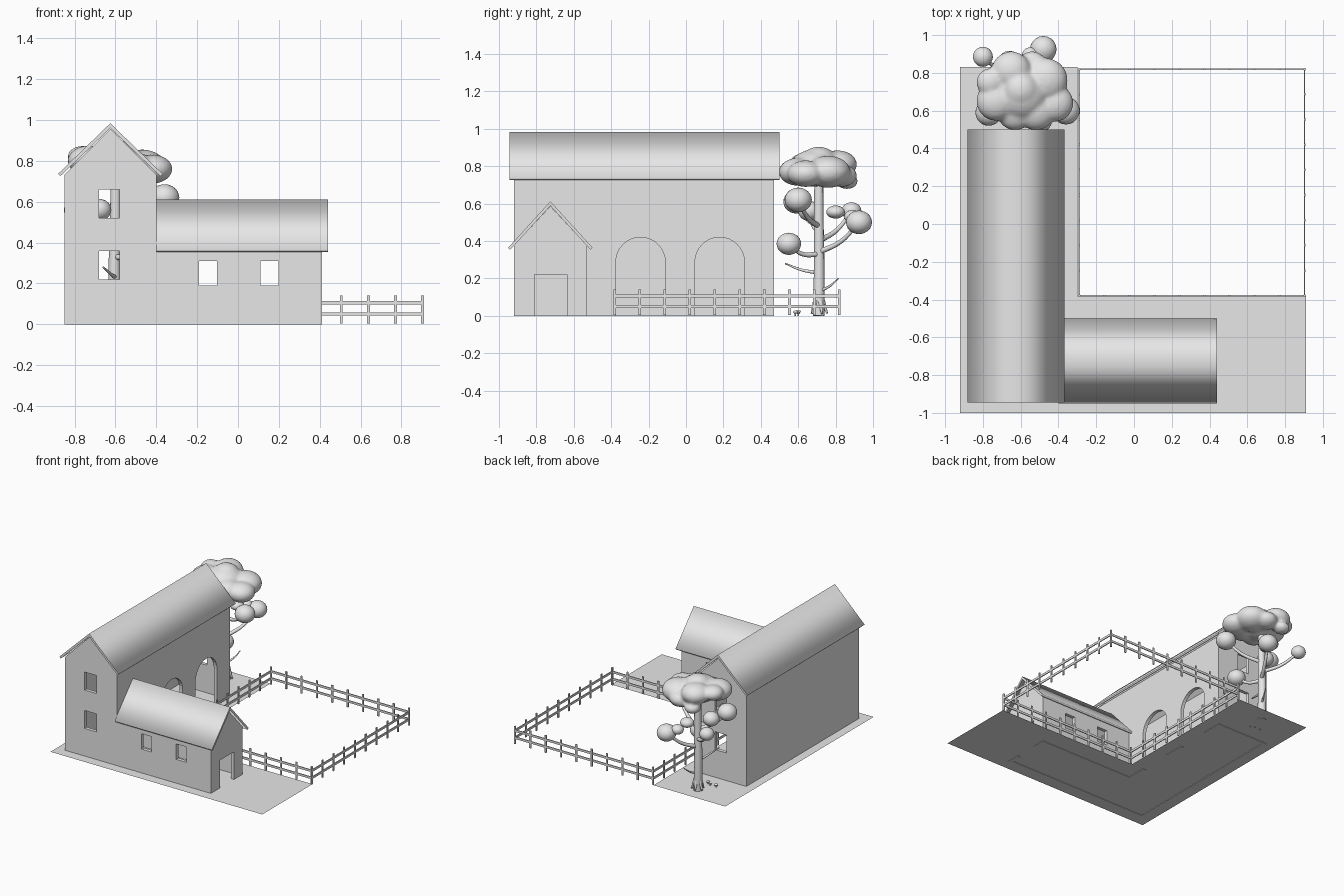
import bpy, bmesh, math
from mathutils import Vector, Matrix

if "Cube" in bpy.data.objects:
    bpy.data.objects.remove(bpy.data.objects["Cube"])

clay = bpy.data.materials.new("plain_grey")
clay.use_nodes = True
clay.diffuse_color = (0.8, 0.8, 0.8, 1)
clay.node_tree.nodes["Principled BSDF"].inputs["Base Color"].default_value = (0.8, 0.8, 0.8, 1)


def add_object(name, bm, smooth=False):
    bmesh.ops.recalc_face_normals(bm, faces=bm.faces)
    for f in bm.faces:
        f.smooth = smooth
    me = bpy.data.meshes.new(name)
    bm.to_mesh(me)
    bm.free()
    me.materials.append(clay)
    ob = bpy.data.objects.new(name, me)
    bpy.context.collection.objects.link(ob)
    return ob


def add_box(bm, lo, hi):
    lo, hi = Vector(lo), Vector(hi)
    m = Matrix.Translation((lo + hi) / 2) @ Matrix.Diagonal((*(hi - lo), 1))
    bmesh.ops.create_cube(bm, size=1, matrix=m)


def add_prism(bm, profile, axis, start, end):
    """Extrude a (horizontal, z) profile along the x or y axis; returns the side faces."""
    def place(p, d):
        return (d, p[0], p[1]) if axis == "x" else (p[0], d, p[1])
    a = [bm.verts.new(place(p, start)) for p in profile]
    b = [bm.verts.new(place(p, end)) for p in profile]
    bm.faces.new(a)
    bm.faces.new(b[::-1])
    n = len(a)
    return [bm.faces.new((a[i], b[i], b[(i + 1) % n], a[(i + 1) % n])) for i in range(n)]


def add_ball(bm, centre, radius, squash=1.0):
    m = Matrix.Translation(centre) @ Matrix.Diagonal((1, 1, squash, 1))
    bmesh.ops.create_icosphere(bm, subdivisions=3, radius=radius, matrix=m)


def house_profile(mid, half, eave, ridge, floor=0.0):
    return [(mid - half, floor), (mid + half, floor), (mid + half, eave),
            (mid, ridge), (mid - half, eave)]


def prism_object(name, *args):
    bm = bmesh.new()
    add_prism(bm, *args)
    return add_object(name, bm)


def arch_profile(mid, half, top):
    spring = top - half
    arc = [(mid + half * math.cos(t * math.pi / 16), spring + half * math.sin(t * math.pi / 16))
           for t in range(17)]
    return [(mid + half, -0.1)] + arc + [(mid - half, -0.1)]


# Ground: thin L-shaped sheet
ground = bmesh.new()
outline = [(-0.92, -1), (0.91, -1), (0.91, -0.38), (-0.3, -0.38), (-0.3, 0.83), (-0.92, 0.83)]
ground.faces.new([ground.verts.new((x, y, 0.004)) for x, y in outline])
add_object("ground", ground)

# House walls: main block joined to the wing, hollowed, then openings cut
MAIN, WING, T = -0.625, -0.725, 0.027
walls = prism_object("house_walls", house_profile(MAIN, 0.225, 0.732, 0.957), "y", -0.92, 0.47)
steps = [
    ("UNION", prism_object("wing_solid", house_profile(WING, 0.195, 0.376, 0.586), "x", -0.5, 0.41)),
    ("DIFFERENCE", prism_object("main_hollow", house_profile(MAIN, 0.225 - T, 0.722, 0.92, -0.1),
                                "y", -0.92 + T, 0.47 - T)),
    ("DIFFERENCE", prism_object("wing_hollow", house_profile(WING, 0.195 - T, 0.366, 0.55, -0.1),
                                "x", -0.52, 0.41 - T)),
]
for y in (-0.243, 0.18):
    steps.append(("DIFFERENCE", prism_object("arch_cut", arch_profile(y, 0.132, 0.42), "x", -0.48, -0.3)))
openings = bmesh.new()
for z in (0.22, 0.52):
    add_box(openings, (-0.68, -1.1, z), (-0.58, 0.6, z + 0.14))
for x in (-0.19, 0.11):
    add_box(openings, (x, -1.1, 0.19), (x + 0.088, -0.4, 0.31))
add_box(openings, (0.3, -0.81, -0.1), (0.5, -0.635, 0.22))
steps.append(("DIFFERENCE", add_object("window_cut", openings)))
for operation, cutter in steps:
    mod = walls.modifiers.new(cutter.name, "BOOLEAN")
    mod.operation, mod.object, mod.solver = operation, cutter, "EXACT"
walls_mesh = bpy.data.meshes.new_from_object(
    walls.evaluated_get(bpy.context.evaluated_depsgraph_get()))
walls.modifiers.clear()
walls.data = walls_mesh
for operation, cutter in steps:
    bpy.data.objects.remove(cutter)


# Roofs: bent slabs, softly shaded across the ridge with crisp ends
def roof(name, mid, half, eave, ridge, axis, start, end):
    lip, thick = 0.011, 0.024
    profile = [(mid - half, eave), (mid, ridge), (mid + half, eave),
               (mid + half - lip, eave - lip), (mid, ridge - thick), (mid - half + lip, eave - lip)]
    bm = bmesh.new()
    sides = set(add_prism(bm, profile, axis, start, end))
    for e in bm.edges:
        e.smooth = all(f in sides for f in e.link_faces)
    return add_object(name, bm, True)


roof("main_roof", MAIN, 0.256, 0.736, 0.984, "y", -0.945, 0.5)
roof("wing_roof", WING, 0.226, 0.364, 0.612, "x", -0.4, 0.44)

# Fence: square paddock with flat posts and two rails per side
X0, X1, Y0, Y1, THIN, COUNT = -0.29, 0.903, -0.38, 0.82, 0.0035, 9
fence = bmesh.new()
for z in (0.042, 0.097):
    for y in (Y0, Y1):
        add_box(fence, (X0, y - THIN, z), (X1, y + THIN, z + 0.017))
    for x in (X0, X1):
        add_box(fence, (x - THIN, Y0, z), (x + THIN, Y1, z + 0.017))
for i in range(COUNT + 1):
    x = X0 + (X1 - X0) * i / COUNT
    y = Y0 + (Y1 - Y0) * i / COUNT
    for side in (Y0, Y1):
        add_box(fence, (x - 0.007, side - 0.004, 0.004), (x + 0.007, side + 0.004, 0.14))
    for side in (X0, X1):
        add_box(fence, (side - 0.004, y - 0.007, 0.004), (side + 0.004, y + 0.007, 0.14))
add_object("fence", fence)


# Tree trunk, roots and branches: tapered round curves
def limb(name, points, thick, thin):
    cu = bpy.data.curves.new(name, "CURVE")
    cu.dimensions, cu.bevel_depth, cu.bevel_resolution = "3D", 1.0, 3
    cu.resolution_u, cu.use_fill_caps = 5, True
    sp = cu.splines.new("BEZIER")
    sp.bezier_points.add(len(points) - 1)
    for i, (bp, p) in enumerate(zip(sp.bezier_points, points)):
        bp.co = p
        bp.handle_left_type = bp.handle_right_type = "AUTO"
        bp.radius = thick + (thin - thick) * i / (len(points) - 1)
    cu.materials.append(clay)
    bpy.context.collection.objects.link(bpy.data.objects.new(name, cu))


def trunk_at(z):
    return Vector((-0.6, 0.71, z))


limb("trunk", [trunk_at(0), (-0.605, 0.712, 0.25), (-0.6, 0.71, 0.5), trunk_at(0.78)], 0.032, 0.024)
for i in range(5):
    a = i * math.tau / 5 + 0.4
    out = Vector((math.cos(a), math.sin(a), 0))
    limb("root", [trunk_at(0.08) + out * 0.02, trunk_at(0.012) + out * 0.045], 0.014, 0.005)

# Foliage on the side branches: (centre, radius, height on trunk where the branch starts)
side_puffs = [
    ((-0.5, 0.55, 0.385), 0.066, 0.33), ((-0.48, 0.925, 0.5), 0.07, 0.34),
    ((-0.8, 0.885, 0.56), 0.053, 0.4), ((-0.36, 0.6, 0.62), 0.073, 0.48),
    ((-0.77, 0.59, 0.61), 0.07, 0.48), ((-0.68, 0.66, 0.56), 0.06, 0.45),
]
puffs = bmesh.new()
for centre, radius, start in side_puffs:
    add_ball(puffs, centre, radius, 0.9)
    tip = Vector(centre)
    bend = trunk_at(start).lerp(tip, 0.55) - Vector((0, 0, 0.03))
    limb("branch", [trunk_at(start), bend, tip], 0.015, 0.009)
add_ball(puffs, (-0.55, 0.89, 0.53), 0.045, 0.8)
add_ball(puffs, (-0.57, 0.8, 0.555), 0.05, 0.7)
add_object("side_foliage", puffs, True)

# Bare twigs
limb("twig", [trunk_at(0.23), (-0.62, 0.62, 0.245), (-0.66, 0.53, 0.28)], 0.011, 0.004)
limb("twig", [trunk_at(0.13), (-0.57, 0.77, 0.16), (-0.55, 0.815, 0.2)], 0.009, 0.003)

# Crown: overlapping balls melted into one lumpy mass
crown = bmesh.new()
for x, y, z, r in [(-0.6, 0.69, 0.79, 0.14), (-0.65, 0.81, 0.81, 0.105), (-0.73, 0.65, 0.8, 0.105),
                   (-0.76, 0.75, 0.82, 0.075), (-0.47, 0.76, 0.77, 0.12), (-0.52, 0.6, 0.77, 0.105),
                   (-0.42, 0.64, 0.76, 0.1), (-0.63, 0.59, 0.77, 0.095), (-0.54, 0.83, 0.75, 0.085),
                   (-0.6, 0.71, 0.84, 0.09), (-0.66, 0.86, 0.72, 0.06)]:
    add_ball(crown, (x, y, z), r, 0.72)
crown_ob = add_object("crown", crown, True)
melt = crown_ob.modifiers.new("melt", "REMESH")
melt.mode, melt.voxel_size, melt.use_smooth_shade = "VOXEL", 0.012, True
soften = crown_ob.modifiers.new("soften", "SMOOTH")
soften.factor, soften.iterations = 0.5, 6

# Little mushrooms beside the trunk
mushrooms = bmesh.new()
for x, y, s in ((-0.6, 0.585, 1.0), (-0.63, 0.6, 0.8), (-0.68, 0.6, 1.1)):
    add_box(mushrooms, (x - 0.004, y - 0.004, 0), (x + 0.004, y + 0.004, 0.018 * s))
    add_ball(mushrooms, (x, y, 0.02 * s), 0.013 * s, 0.6)
add_object("mushrooms", mushrooms, True)
